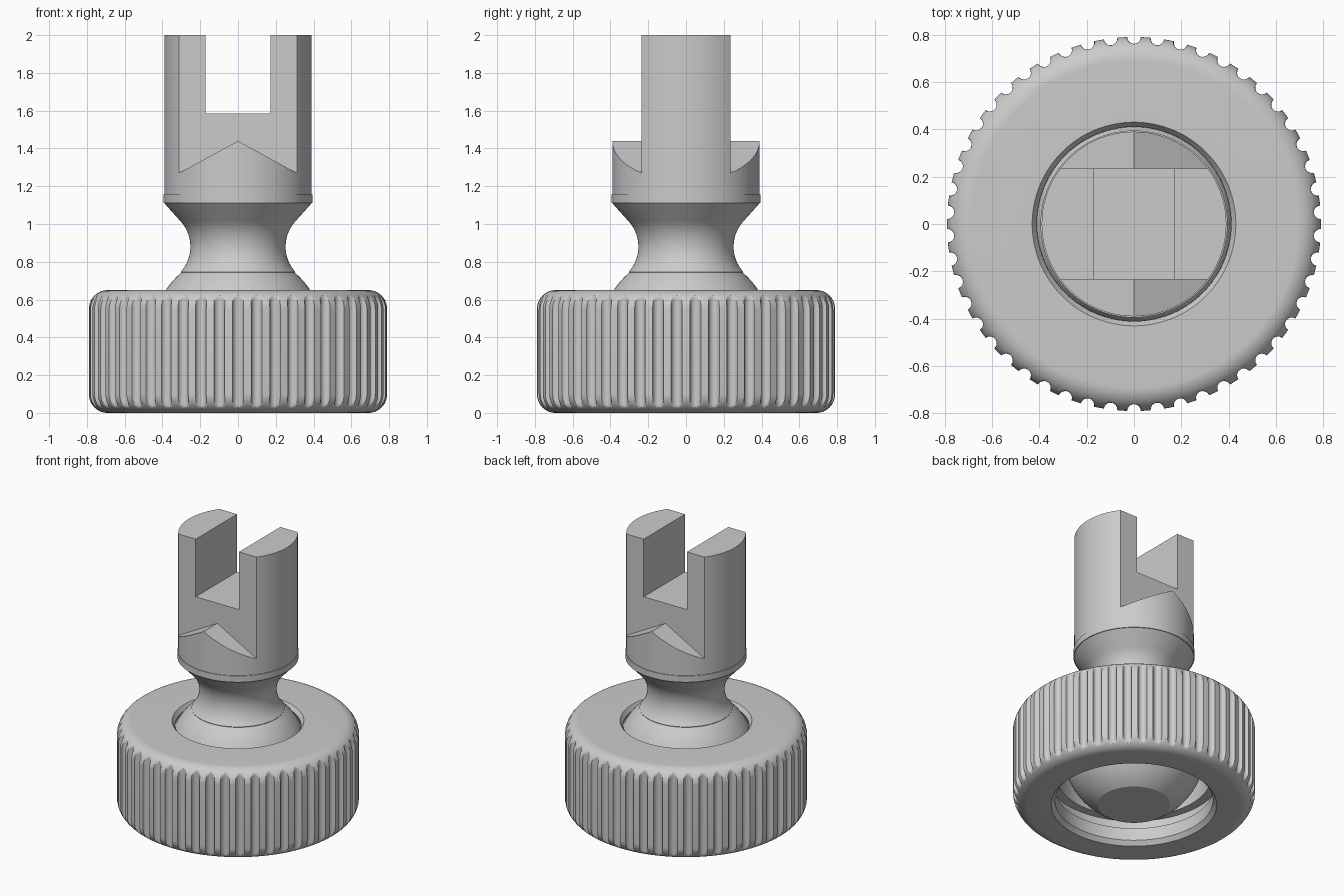
import bpy, bmesh, math

cube = bpy.data.objects.get("Cube")
if cube:
    bpy.data.objects.remove(cube, do_unlink=True)

GREY = (0.6, 0.6, 0.6, 1)
mat = bpy.data.materials.new("plain grey")
mat.use_nodes = True
mat.diffuse_color = GREY
mat.node_tree.nodes["Principled BSDF"].inputs["Base Color"].default_value = GREY


def arc(r, z, radius, start, end, n):
    """Points (r, z) on an arc; angles in degrees."""
    angles = [math.radians(start + (end - start) * i / n) for i in range(n + 1)]
    return [(r + radius * math.cos(a), z + radius * math.sin(a)) for a in angles]


def finish(name, bm):
    bmesh.ops.recalc_face_normals(bm, faces=bm.faces)
    mesh = bpy.data.meshes.new(name)
    bm.to_mesh(mesh)
    bm.free()
    mesh.materials.append(mat)
    obj = bpy.data.objects.new(name, mesh)
    bpy.context.collection.objects.link(obj)
    return obj


def lathe(name, profile, angles, closed=False, limit=None):
    """Revolve a profile; open profiles get flat caps, closed ones make a ring."""
    bm = bmesh.new()
    rings = []
    for r, z in profile:
        ring = []
        for i, a in enumerate(angles):
            rad = min(r, limit[i]) if limit else r
            ring.append(bm.verts.new((rad * math.cos(a), rad * math.sin(a), z)))
        rings.append(ring)
    pairs = list(zip(rings, rings[1:])) + ([(rings[-1], rings[0])] if closed else [])
    n = len(angles)
    for low, high in pairs:
        for i in range(n):
            j = (i + 1) % n
            bm.faces.new((low[i], low[j], high[j], high[i]))
    if not closed:
        bm.faces.new(rings[0])
        bm.faces.new(rings[-1])
    return finish(name, bm)


def prism(name, outline, y0, y1):
    """Extrude an (x, z) outline along y."""
    bm = bmesh.new()
    face = bm.faces.new([bm.verts.new((x, y0, z)) for x, z in outline])
    out = bmesh.ops.extrude_face_region(bm, geom=[face])
    moved = [v for v in out["geom"] if isinstance(v, bmesh.types.BMVert)]
    bmesh.ops.translate(bm, verts=moved, vec=(0, y1 - y0, 0))
    return finish(name, bm)


def activate(obj):
    bpy.ops.object.select_all(action="DESELECT")
    obj.select_set(True)
    bpy.context.view_layer.objects.active = obj


def cut(obj, cutter):
    cutter.hide_render = True
    mod = obj.modifiers.new("cut", "BOOLEAN")
    mod.operation = "DIFFERENCE"
    mod.solver = "EXACT"
    mod.object = cutter
    activate(obj)
    bpy.ops.object.modifier_apply(modifier=mod.name)
    bpy.data.objects.remove(cutter, do_unlink=True)


def smooth(obj):
    activate(obj)
    bpy.ops.object.shade_smooth_by_angle(angle=math.radians(30))


ROUND = [math.tau * i / 96 for i in range(96)]

# Knurled collar: fluted outside, socket and retaining groove inside
FLUTES, OUTER, FLUTE_R = 50, 0.79, 0.029
angles, limits = [], []
for k in range(FLUTES):
    centre = -math.pi / 2 + math.tau * k / FLUTES
    for s in (-1, -0.92, -0.7, -0.36, 0, 0.36, 0.7, 0.92, 1):
        angles.append(centre + s * FLUTE_R / OUTER)
        limits.append(OUTER - FLUTE_R * math.sqrt(1 - s * s))
    angles.append(centre + math.pi / FLUTES)
    limits.append(OUTER)

collar_profile = (
    [(0.54, 0)]
    + arc(0.69, 0.1, 0.1, -90, 0, 14)
    + arc(0.69, 0.55, 0.1, 0, 90, 14)
    + [(0.43, 0.65), (0.41, 0.62)]
    + arc(0, 0.395, 0.47, 29, 2, 8)
    + [(0.5, 0.38), (0.5, 0.2), (0.56, 0.2), (0.56, 0.12), (0.515, 0.12), (0.515, 0.03)]
)
collar = lathe("knurled_collar", collar_profile, angles, closed=True, limit=limits)
smooth(collar)

# Ball with a flat underside, flowing into the waisted neck
ball_profile = (
    arc(0, 0.395, 0.46, -59, 49, 28)
    + arc(0.452, 0.88, 0.2, 222, 135, 16)
    + [(0.39, 1.11)]
)
smooth(lathe("ball_and_neck", ball_profile, ROUND))

# Forked head with a thin band at its base
head = lathe("forked_head", [(0.395, 1.11), (0.395, 1.155), (0.39, 1.155), (0.39, 2)], ROUND)

# Side flats above a ridged shoulder, front and back
shoulder = [(-0.5, 1.167), (0, 1.44), (0.5, 1.167), (0.5, 2.2), (-0.5, 2.2)]
for side in (-1, 1):
    cut(head, prism("flat_cutter", shoulder, side * 0.235, side * 0.6))

# Open slot through the top
slot = [(-0.172, 1.585), (0.172, 1.585), (0.172, 2.2), (-0.172, 2.2)]
cut(head, prism("slot_cutter", slot, -0.6, 0.6))
smooth(head)
